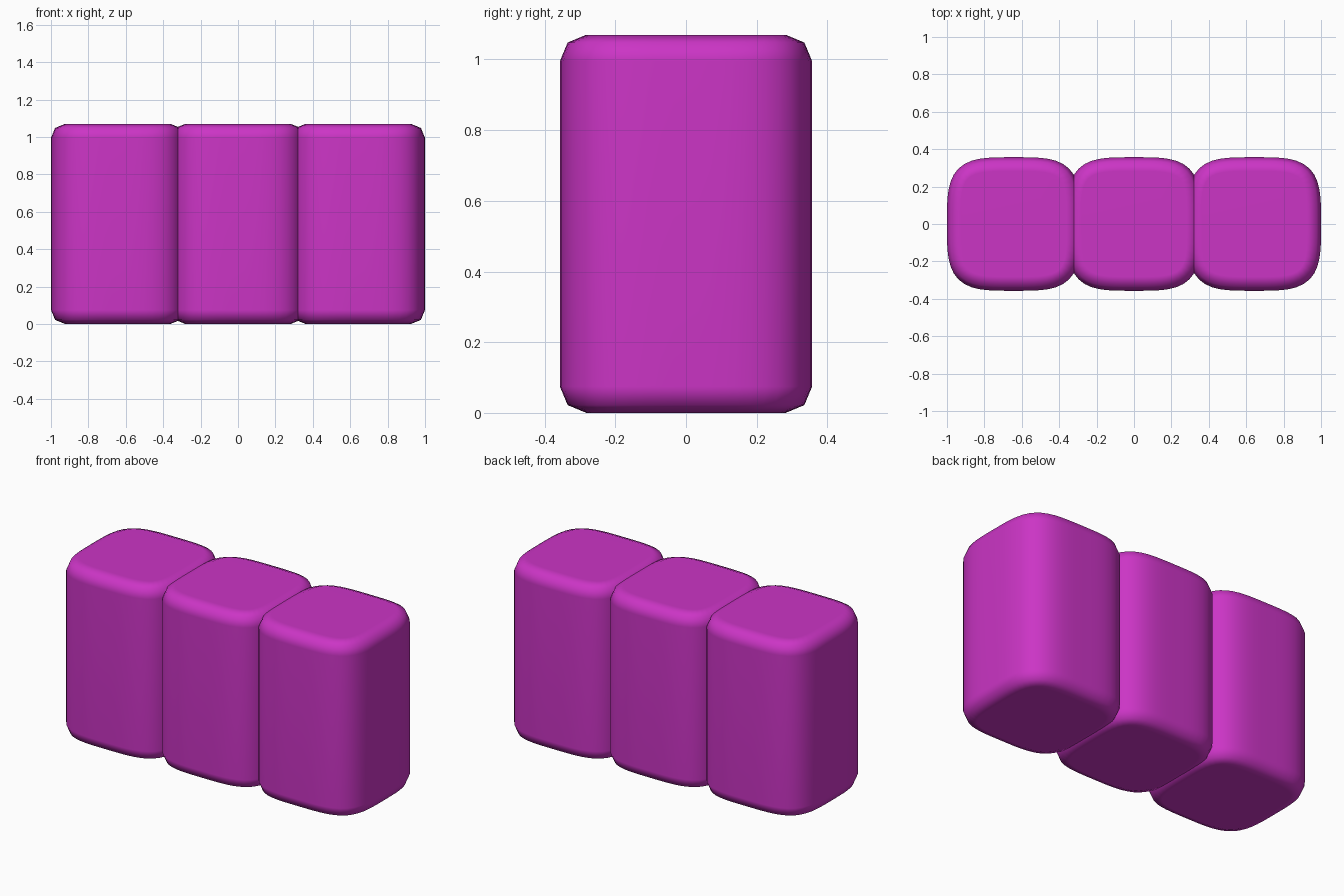
import bpy, bmesh, math

if "Cube" in bpy.data.objects:
    bpy.data.objects.remove(bpy.data.objects["Cube"])

HALF = 0.357      # half width of one block
PITCH = 0.643     # spacing between blocks
HEIGHT = 1.07
POWER = 3.7       # squareness of the cross-section
SEGMENTS = 64

mat = bpy.data.materials.new("magenta")
mat.diffuse_color = (0.60, 0.035, 0.56, 1)
mat.use_nodes = True
mat.node_tree.nodes["Principled BSDF"].inputs["Base Color"].default_value = mat.diffuse_color


def outline(inset):
    """Rounded-square cross-section, moved inward along its normals."""
    pts = []
    for i in range(SEGMENTS):
        a = 2 * math.pi * i / SEGMENTS
        c, s = math.cos(a), math.sin(a)
        r = HALF / (abs(c) ** POWER + abs(s) ** POWER) ** (1 / POWER)
        nx = math.copysign(abs(c) ** (POWER - 1), c)
        ny = math.copysign(abs(s) ** (POWER - 1), s)
        k = inset / math.hypot(nx, ny)
        pts.append((r * c - nx * k, r * s - ny * k))
    return pts


def block(name, x):
    # stacked rings: (inset, height) with a two-step rounded rim at both ends
    rim = [(0.075, 0), (0.022, 0.022), (0, 0.075)]
    profile = rim + [(i, HEIGHT - z) for i, z in reversed(rim)]
    bm = bmesh.new()
    rings = [[bm.verts.new((px, py, z)) for px, py in outline(i)] for i, z in profile]
    for lo, hi in zip(rings, rings[1:]):
        for j in range(SEGMENTS):
            k = (j + 1) % SEGMENTS
            bm.faces.new((lo[j], lo[k], hi[k], hi[j]))
    bm.faces.new(rings[0][::-1])
    bm.faces.new(rings[-1])
    mesh = bpy.data.meshes.new(name)
    bm.to_mesh(mesh)
    bm.free()
    mesh.shade_smooth()
    mesh.materials.append(mat)
    ob = bpy.data.objects.new(name, mesh)
    ob.location.x = x
    bpy.context.collection.objects.link(ob)
    # keep the large faces flat and the rim soft
    ob.modifiers.new("flat_faces", "WEIGHTED_NORMAL")


# three overlapping blocks in a row
for name, side in (("left_block", -1), ("middle_block", 0), ("right_block", 1)):
    block(name, side * PITCH)
